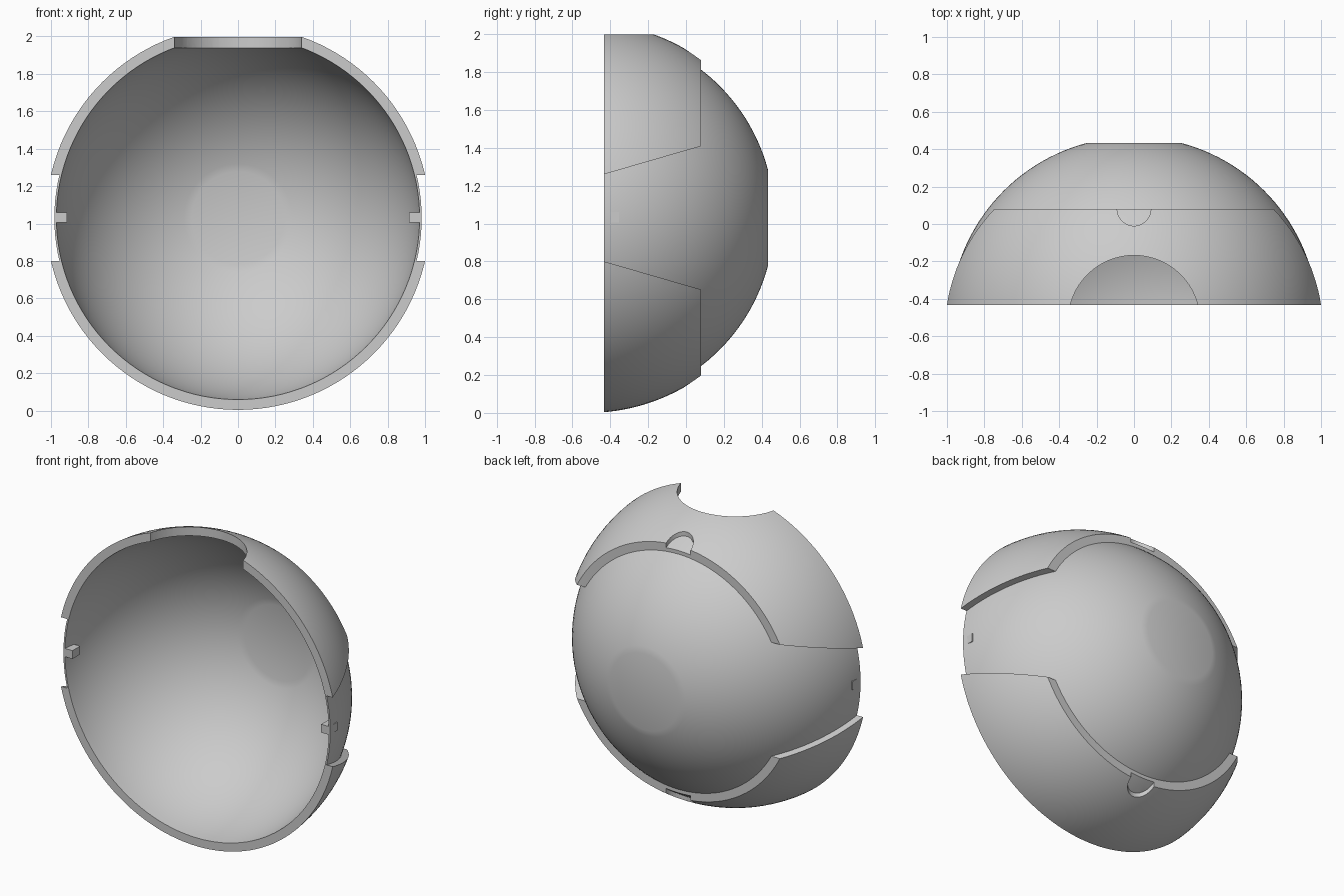
import bpy, bmesh, math
from mathutils import Matrix, Vector

cube = bpy.data.objects.get("Cube")
if cube:
    bpy.data.objects.remove(cube, do_unlink=True)

MID = Vector((0, -0.52, 1.03))      # centre shared by all spherical surfaces
FRONT, STEP, BACK = -0.433, 0.08, 0.433

grey = bpy.data.materials.new("plain grey")
grey.use_nodes = True
grey.diffuse_color = (0.6, 0.6, 0.6, 1)
grey.node_tree.nodes["Principled BSDF"].inputs["Base Color"].default_value = (0.6, 0.6, 0.6, 1)


def finish(name, bm):
    bmesh.ops.recalc_face_normals(bm, faces=bm.faces)
    mesh = bpy.data.meshes.new(name)
    bm.to_mesh(mesh)
    bm.free()
    mesh.materials.append(grey)
    obj = bpy.data.objects.new(name, mesh)
    bpy.context.collection.objects.link(obj)
    return obj


def arc(radius, y0, y1, steps=28):
    """Points on a sphere's outline between two depths."""
    a0, a1 = (math.asin((y - MID.y) / radius) for y in (y0, y1))
    angles = [a0 + (a1 - a0) * i / steps for i in range(steps + 1)]
    return [Vector((radius * math.cos(a), MID.y + radius * math.sin(a), MID.z)) for a in angles]


def lathe(name, points, closed):
    """Spin an outline around the front-to-back axis."""
    bm = bmesh.new()
    verts = [bm.verts.new(p) for p in points]
    edges = [bm.edges.new(pair) for pair in zip(verts, verts[1:])]
    if closed:
        edges.append(bm.edges.new((verts[-1], verts[0])))
    bmesh.ops.spin(bm, geom=verts + edges, cent=MID, axis=(0, 1, 0),
                   angle=math.tau, steps=128, use_duplicate=False)
    bmesh.ops.remove_doubles(bm, verts=bm.verts, dist=0.0001)
    return finish(name, bm)


def cylinder(name, radius, y, z, height):
    bm = bmesh.new()
    bmesh.ops.create_cone(bm, cap_ends=True, segments=64, radius1=radius, radius2=radius,
                          depth=height, matrix=Matrix.Translation((0, y, z)))
    return finish(name, bm)


def box(name, low, high):
    bm = bmesh.new()
    bmesh.ops.create_cube(bm, size=1)
    for v in bm.verts:
        v.co = [h if c > 0 else l for c, l, h in zip(v.co, low, high)]
    return finish(name, bm)


def cut(obj, cutter):
    mod = obj.modifiers.new("cut", 'BOOLEAN')
    mod.operation, mod.solver, mod.object = 'DIFFERENCE', 'EXACT', cutter
    bpy.context.view_layer.objects.active = obj
    bpy.ops.object.modifier_apply(modifier=mod.name)


# Thin inner bowl with a flat round back
axis_out, axis_in = Vector((0, BACK, MID.z)), Vector((0, BACK - 0.01, MID.z))
bowl = lathe("inner_bowl", arc(0.986, FRONT, BACK) + [axis_out, axis_in]
             + arc(0.975, FRONT, BACK - 0.01)[::-1], True)

# Thick outer band, stopping at the step
band = lathe("outer_band", arc(1.03, FRONT, STEP) + arc(0.98, FRONT, STEP)[::-1], True)

# Round opening at the top front edge
opening = cylinder("opening_cutter", 0.352, MID.y, 2, 1)
cut(bowl, opening)
cut(band, opening)

# Flared side gaps through the band
gap = box("side_gap_cutter", (-1.3, -0.6, -1), (1.3, 0.2, 1))
for v in gap.data.vertices:
    v.co.z = MID.z + v.co.z * (0.23 + 0.29 * (v.co.y - FRONT))
cut(band, gap)

# Shallow half-round notches at the top and bottom of the step
notch = cylinder("notch_cutter", 0.09, STEP, MID.z, 3)
floor = lathe("notch_floor_cutter", arc(1.005, MID.y - 1.005, MID.y + 1.005, 64), False)
cut(notch, floor)
cut(band, notch)

for helper in (opening, gap, notch, floor):
    bpy.data.objects.remove(helper, do_unlink=True)

# Small square pegs inside the rim
for side, name in ((1, "left_peg"), (-1, "right_peg")):
    x0, x1 = sorted((side * 0.915, side * 0.978))
    box(name, (x0, FRONT, 1.005), (x1, FRONT + 0.08, 1.06))

# Smooth curves, keeping cut edges crisp
for obj in bpy.context.view_layer.objects:
    obj.select_set(obj in (bowl, band))
bpy.context.view_layer.objects.active = band
bpy.ops.object.shade_smooth_by_angle(angle=math.radians(30))
